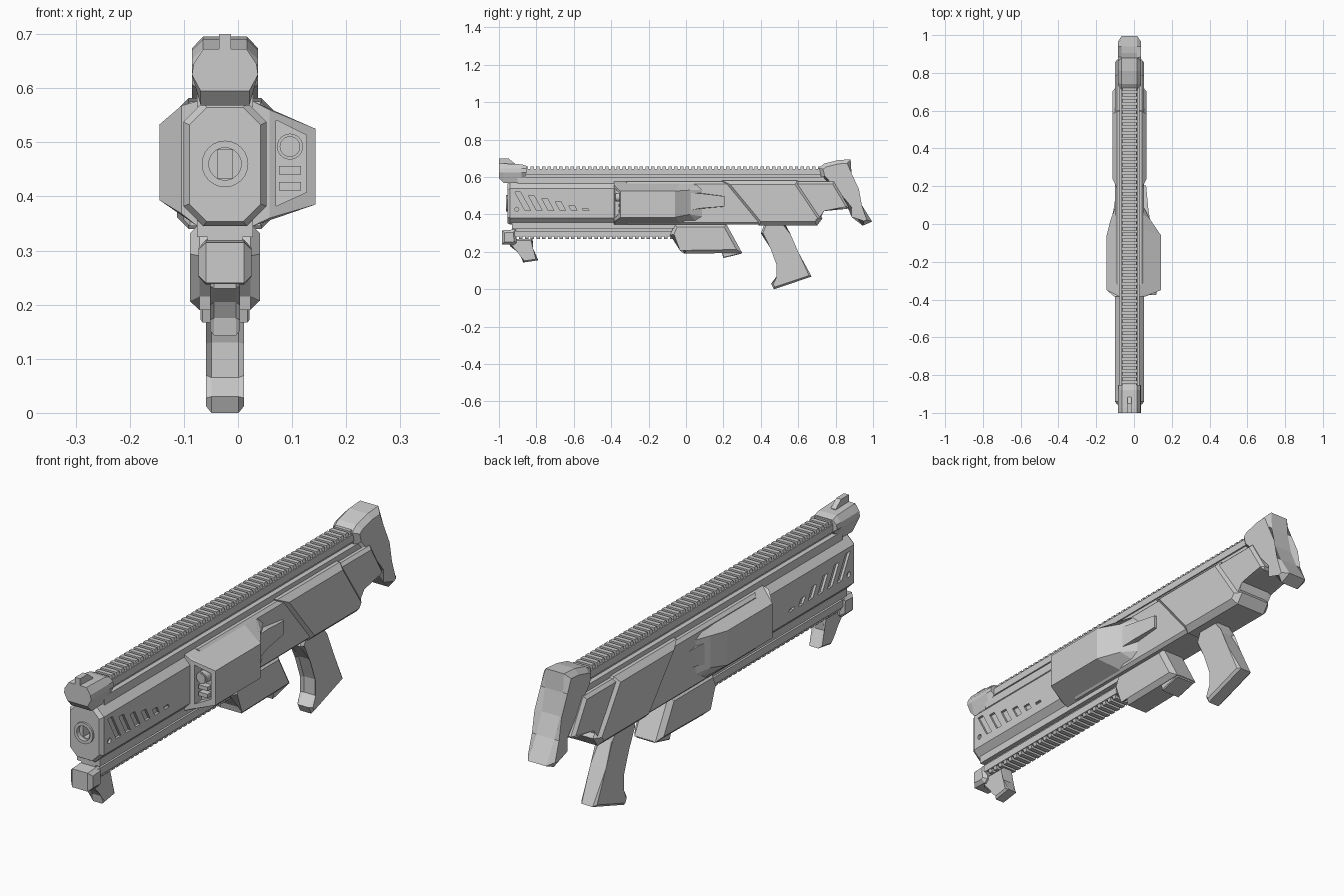
import bpy, bmesh, math
from mathutils import Matrix, Vector

if "Cube" in bpy.data.objects:
    bpy.data.objects.remove(bpy.data.objects["Cube"])

CX = -0.024  # centre line of the weapon


def finish(name, bm):
    bmesh.ops.recalc_face_normals(bm, faces=bm.faces)
    me = bpy.data.meshes.new(name)
    bm.to_mesh(me)
    bm.free()
    ob = bpy.data.objects.new(name, me)
    bpy.context.collection.objects.link(ob)
    return ob


def add_loft(bm, rings):
    vs = [[bm.verts.new(p) for p in r] for r in rings]
    n = len(vs[0])
    for a, b in zip(vs, vs[1:]):
        for i in range(n):
            j = (i + 1) % n
            bm.faces.new((a[i], a[j], b[j], b[i]))
    bm.faces.new(vs[0])
    bm.faces.new(vs[-1][::-1])


def loft(name, rings):
    bm = bmesh.new()
    add_loft(bm, rings)
    return finish(name, bm)


def prism(name, pts, hw, bevel=0.0, x=CX):
    """Side profile (y, z) extruded across x with chamfered cap edges."""
    bm = bmesh.new()
    add_loft(bm, [[(x + s * hw, y, z) for y, z in pts] for s in (-1, 1)])
    if bevel:
        edges = [e for e in bm.edges if abs(e.verts[0].co.x - e.verts[1].co.x) < 1e-6]
        bmesh.ops.bevel(bm, geom=edges, offset=bevel, segments=1, profile=0.5,
                        affect='EDGES', clamp_overlap=True)
    return finish(name, bm)


def add_box(bm, x0, x1, y0, y1, z0, z1):
    add_loft(bm, [[(x, y0, z0), (x, y1, z0), (x, y1, z1), (x, y0, z1)] for x in (x0, x1)])


def octagon(y, hw, z0, z1, c):
    return [(CX + x, y, z) for x, z in (
        (-hw, z0 + c), (-hw + c, z0), (hw - c, z0), (hw, z0 + c),
        (hw, z1 - c), (hw - c, z1), (c - hw, z1), (-hw, z1 - c))]


def add_cyl(bm, x, z, r, y0, y1, n=24):
    add_loft(bm, [[(x + r * math.cos(2 * math.pi * i / n), y, z + r * math.sin(2 * math.pi * i / n))
                   for i in range(n)] for y in (y0, y1)])


def cut(ob, bm):
    """Subtract the bmesh from the object and drop the cutter."""
    cutter = finish("cutter", bm)
    cutter.hide_render = True
    m = ob.modifiers.new("cut", 'BOOLEAN')
    m.operation, m.solver, m.object = 'DIFFERENCE', 'EXACT', cutter
    dg = bpy.context.evaluated_depsgraph_get()
    me = bpy.data.meshes.new_from_object(ob.evaluated_get(dg))
    ob.modifiers.clear()
    ob.data = me
    bpy.data.objects.remove(cutter)


# Barrel housing with side vents
barrel = loft("barrel_housing", [octagon(-0.955, 0.066, 0.354, 0.564, 0.032),
                                 octagon(-0.94, 0.077, 0.345, 0.575, 0.037),
                                 octagon(-0.30, 0.077, 0.345, 0.575, 0.037)])
vents = bmesh.new()
for side in (-1, 1):
    for i, h in enumerate((0.10, 0.082, 0.065, 0.048, 0.028, 0.012)):
        y, w, zb = -0.915 + 0.072 * i, 0.03, 0.42
        quad = [(y, zb + h), (y + w, zb + h), (y + w + 0.55 * h, zb), (y + 0.55 * h, zb)]
        add_loft(vents, [[(CX + side * d, a, b) for a, b in quad] for d in (0.067, 0.09)])
    hole = [(-0.905 + 0.011 * math.cos(t * math.pi / 6), 0.428 + 0.011 * math.sin(t * math.pi / 6))
            for t in range(12)]
    add_loft(vents, [[(CX + side * d, a, b) for a, b in hole] for d in (0.067, 0.09)])
bmesh.ops.recalc_face_normals(vents, faces=vents.faces)
cut(barrel, vents)

# Muzzle ring and bore
muzzle = bmesh.new()
add_cyl(muzzle, CX, 0.46, 0.043, -0.963, -0.945)
muzzle = finish("muzzle_ring", muzzle)
for ob, y in ((muzzle, -0.93), (barrel, -0.945)):
    bore = bmesh.new()
    add_cyl(bore, CX, 0.46, 0.030, -1.0, y)
    cut(ob, bore)
bore = bmesh.new()
add_box(bore, CX - 0.014, CX + 0.014, -1.0, -0.84, 0.434, 0.486)
cut(barrel, bore)


# Central shroud, wider on the right
def shroud_ring(y, l, r, z0, z1, yt=None):
    yt = y if yt is None else yt
    return [(-0.075, yt, 0.345), (0.027, yt, 0.345), (r, y, z0), (r, y, z1),
            (0.027, yt, 0.576), (-0.075, yt, 0.576), (l, y, z1 + 0.008), (l, y, z0 + 0.008)]


shroud = loft("central_shroud", [shroud_ring(-0.385, -0.104, 0.058, 0.36, 0.56),
                                 shroud_ring(-0.35, -0.145, 0.143, 0.385, 0.525, -0.385),
                                 shroud_ring(-0.06, -0.145, 0.143, 0.385, 0.525, -0.02),
                                 shroud_ring(0.02, -0.125, 0.088, 0.40, 0.53, 0.07),
                                 shroud_ring(0.085, -0.10, 0.053, 0.39, 0.53)])
# Recessed window with lens and two bars
window = bmesh.new()
frame = [(0.070, 0.541), (0.127, 0.513), (0.127, 0.408), (0.070, 0.382)]
add_loft(window, [[(x, y, z) for x, z in frame] for y in (-0.5, -0.335)])
cut(shroud, window)
lens = bmesh.new()
add_cyl(lens, 0.096, 0.492, 0.024, -0.372, -0.33)
add_cyl(lens, 0.096, 0.492, 0.019, -0.376, -0.33)
for z in (0.448, 0.419):
    add_box(lens, 0.076, 0.116, -0.362, -0.33, z - 0.008, z + 0.008)
finish("sensor_lens", lens)

# Receiver core running to the stock
prism("receiver_core", [(-0.32, 0.575), (0.79, 0.575), (0.87, 0.44), (0.86, 0.43),
                        (0.73, 0.43), (0.70, 0.345), (-0.32, 0.345)], 0.077, 0.03)

# Rear body cover
prism("rear_body", [(0.19, 0.582), (0.595, 0.582), (0.73, 0.38), (0.70, 0.34), (0.39, 0.34)],
      0.089, 0.022)

# Side fins behind the shroud
for name, s, x0, x1 in (("right_fin", 1, 0.088, 0.064), ("left_fin", -1, -0.125, -0.09)):
    loft(name, [[(x, y, z) for x, z in ((CX, a), (x_out, a + 0.008), (x_out, b - 0.008), (CX, b))]
                for y, x_out, a, b in ((0.0, x0, 0.41, 0.525), (0.08, (x0 + x1) / 2, 0.425, 0.52),
                                       (0.205, x1, 0.435, 0.505))])


# Toothed rails, above and below
def rail(name, y0, y1, z, d, n):
    bm = bmesh.new()
    for hw, a, b in ((0.052, -0.01, 0.025), (0.032, 0.02, 0.042), (0.043, 0.038, 0.068)):
        lo, hi = sorted((z + d * a, z + d * b))
        add_box(bm, CX - hw, CX + hw, y0, y1, lo, hi)
    step = (y1 - y0) / n
    for i in range(n):
        y = y0 + step * i
        add_loft(bm, [[(CX + x, yy, z + d * h) for x, h in
                       ((-0.043, 0.06), (0.043, 0.06), (0.036, 0.082), (-0.036, 0.082))]
                      for yy in (y + 0.2 * step, y + 0.8 * step)])
    finish(name, bm)


rail("top_rail", -0.90, 0.76, 0.575, 1, 54)
rail("lower_rail", -0.93, 0.0, 0.35, -1, 30)

# Front sight block and post
loft("front_sight", [[(CX + x, y, z) for x, z in
                      ((-0.045, zb), (0.045, zb), (0.061, 0.625), (0.058, 0.645), (0.04, zt),
                       (-0.04, zt), (-0.058, 0.645), (-0.061, 0.625))]
                     for y, zb, zt in ((-1.0, 0.595, 0.672), (-0.975, 0.568, 0.672),
                                       (-0.88, 0.57, 0.668), (-0.853, 0.615, 0.66))])
prism("sight_post", [(-1.0, 0.66), (-1.0, 0.70), (-0.95, 0.70), (-0.915, 0.672), (-0.915, 0.66)], 0.011)

# Shoulder stock
prism("stock", [(0.71, 0.65), (0.74, 0.672), (0.81, 0.69), (0.88, 0.695), (0.885, 0.62),
                (0.905, 0.53), (0.94, 0.45), (0.995, 0.362), (0.945, 0.34), (0.90, 0.40),
                (0.87, 0.425), (0.80, 0.575), (0.725, 0.59)], 0.061, 0.02)

# Lower front block and foregrip
prism("lower_front_block", [(-0.985, 0.315), (-0.91, 0.32), (-0.905, 0.25), (-0.92, 0.237),
                            (-0.985, 0.24)], 0.049, 0.014)
prism("foregrip", [(-0.945, 0.27), (-0.82, 0.27), (-0.825, 0.215), (-0.79, 0.155), (-0.87, 0.143),
                   (-0.875, 0.175), (-0.895, 0.205), (-0.94, 0.23)], 0.028, 0.008)

# Magazine and its base plate
prism("magazine", [(-0.085, 0.29), (-0.06, 0.35), (0.215, 0.35), (0.30, 0.195), (-0.01, 0.19),
                   (-0.015, 0.215)], 0.065, 0.018)
prism("magazine_base", [(0.19, 0.20), (0.30, 0.197), (0.295, 0.19), (0.20, 0.167)], 0.045, 0.006)

# Pistol grip
prism("pistol_grip", [(0.40, 0.30), (0.42, 0.35), (0.53, 0.35), (0.55, 0.29), (0.60, 0.20),
                      (0.672, 0.068), (0.47, 0.0), (0.455, 0.03), (0.495, 0.065), (0.495, 0.13),
                      (0.46, 0.225)], 0.035, 0.01)
